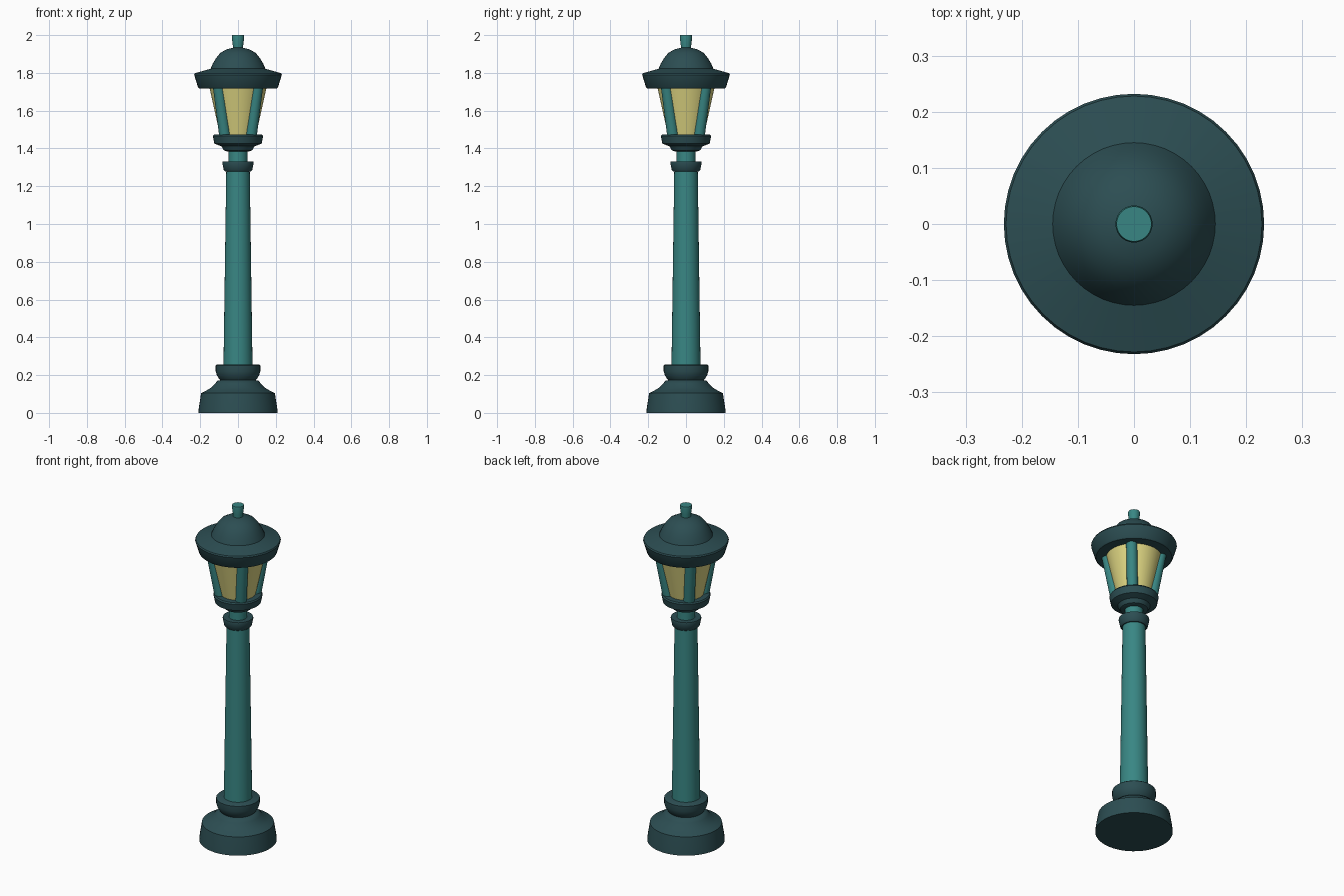
import bpy, math
from mathutils import Vector

if "Cube" in bpy.data.objects:
    bpy.data.objects.remove(bpy.data.objects["Cube"])


def material(name, rgb):
    m = bpy.data.materials.new(name)
    m.diffuse_color = (*rgb, 1)
    m.use_nodes = True
    m.node_tree.nodes["Principled BSDF"].inputs["Base Color"].default_value = m.diffuse_color
    return m


DARK = material("dark_teal", (0.025, 0.075, 0.085))
TEAL = material("teal", (0.04, 0.24, 0.23))
GLASS = material("warm_glass", (0.72, 0.66, 0.22))


def finish(ob, mat):
    ob.data.materials.append(mat)
    bpy.ops.object.select_all(action='DESELECT')
    ob.select_set(True)
    bpy.context.view_layer.objects.active = ob
    bpy.ops.object.shade_smooth_by_angle(angle=math.radians(40))


def lathe(name, profile, mat, n=48):
    """Closed solid of revolution from (radius, height) points."""
    verts, faces = [], []
    for r, z in profile:
        for i in range(n):
            a = 2 * math.pi * i / n
            verts.append((r * math.cos(a), r * math.sin(a), z))
    for k in range(len(profile) - 1):
        for i in range(n):
            j = (i + 1) % n
            faces.append((k * n + i, k * n + j, (k + 1) * n + j, (k + 1) * n + i))
    faces.append(tuple(reversed(range(n))))
    faces.append(tuple(range((len(profile) - 1) * n, len(profile) * n)))
    me = bpy.data.meshes.new(name)
    me.from_pydata(verts, [], faces)
    ob = bpy.data.objects.new(name, me)
    bpy.context.collection.objects.link(ob)
    finish(ob, mat)


# Foot and lower ring
lathe("base", [(.21, 0), (.207, .03), (.195, .105), (.165, .12), (.14, .135),
               (.122, .155), (.108, .17), (.085, .175)], DARK)
lathe("base_ring", [(.085, .165), (.1, .18), (.112, .2), (.118, .22),
                    (.118, .252), (.112, .257)], DARK)

# Pole, collar and neck
lathe("pole", [(.077, .24), (.062, 1.29)], TEAL)
lathe("collar", [(.068, 1.278), (.075, 1.285), (.083, 1.325), (.081, 1.332)], DARK)
lathe("neck", [(.05, 1.32), (.05, 1.4)], TEAL)

# Lantern
lathe("lantern_tray", [(.06, 1.385), (.075, 1.39), (.088, 1.412), (.125, 1.425),
                       (.133, 1.465), (.128, 1.473)], DARK)
lathe("lantern_glass", [(.094, 1.465), (.154, 1.735)], GLASS)

# Four slanted corner bars
for i in range(4):
    a = math.radians(45 + 90 * i)
    lo = Vector((.095 * math.cos(a), .095 * math.sin(a), 1.45))
    hi = Vector((.148 * math.cos(a), .148 * math.sin(a), 1.74))
    bpy.ops.mesh.primitive_cylinder_add(vertices=24, radius=.03, depth=(hi - lo).length,
                                        location=(lo + hi) / 2)
    bar = bpy.context.object
    bar.name = f"lantern_bar_{i + 1}"
    bar.rotation_euler = (hi - lo).to_track_quat('Z', 'Y').to_euler()
    finish(bar, TEAL)

# Roof and finial
lathe("roof", [(.205, 1.718), (.212, 1.725), (.232, 1.79), (.228, 1.798), (.145, 1.822),
               (.133, 1.85), (.118, 1.875), (.095, 1.905), (.06, 1.925), (.02, 1.935)], DARK)
lathe("finial", [(.026, 1.92), (.028, 1.95), (.033, 1.99), (.031, 2.0)], TEAL)
